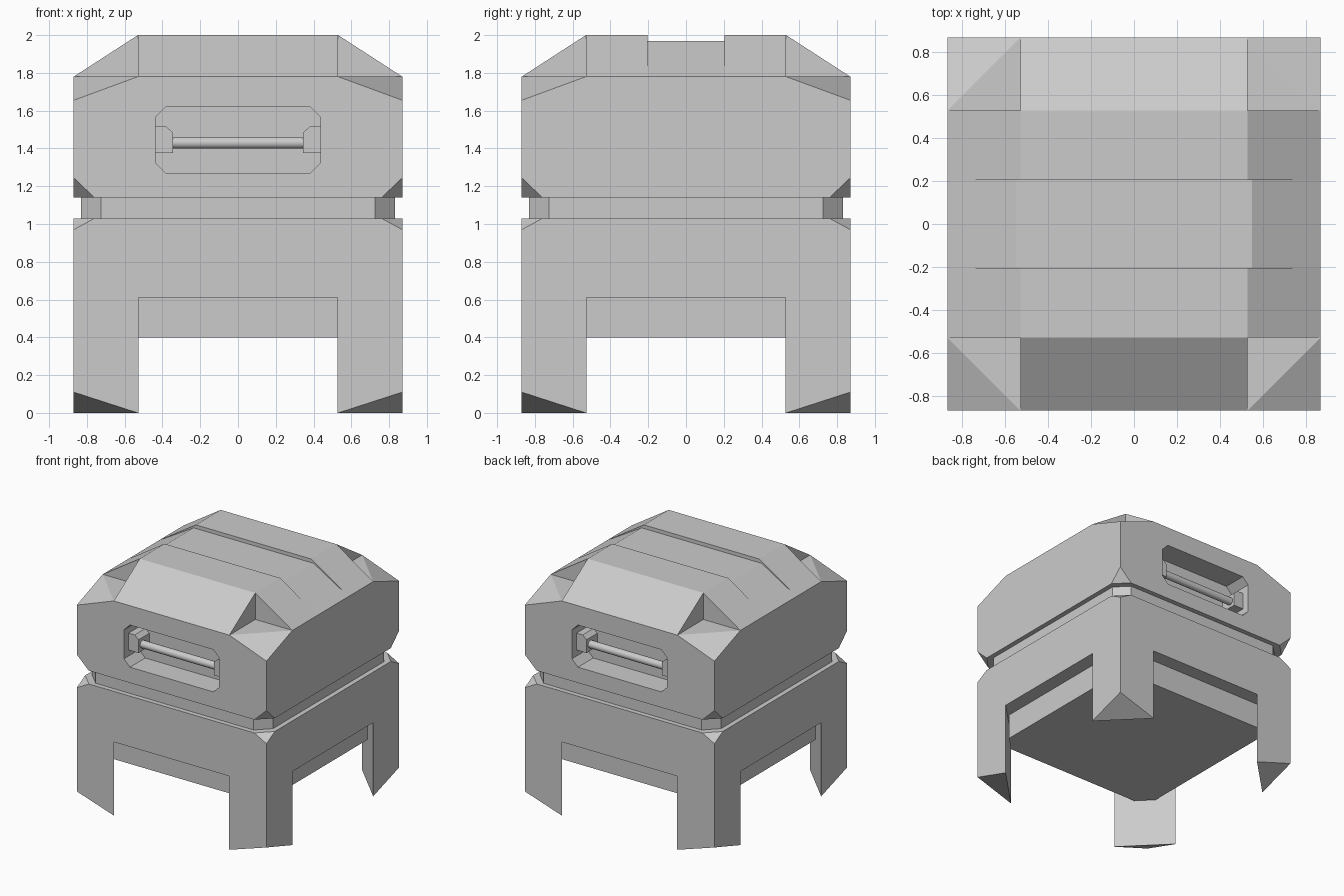
import bpy, bmesh, math

if "Cube" in bpy.data.objects:
    bpy.data.objects.remove(bpy.data.objects["Cube"])

R = 0.87      # half width of the case
T = 0.53      # half width of the flat top and of the leg openings


def hull(name, points):
    """Convex solid through the points, with flat faces merged."""
    bm = bmesh.new()
    for p in points:
        bm.verts.new(p)
    bmesh.ops.convex_hull(bm, input=bm.verts[:])
    bmesh.ops.dissolve_limit(bm, angle_limit=0.01, verts=bm.verts[:], edges=bm.edges[:])
    bmesh.ops.recalc_face_normals(bm, faces=bm.faces[:])
    me = bpy.data.meshes.new(name)
    bm.to_mesh(me)
    bm.free()
    ob = bpy.data.objects.new(name, me)
    bpy.context.collection.objects.link(ob)
    return ob


def octagon(r, c, z):
    """Square of half width r whose sides end at c."""
    return [(sx * a, sy * b, z) for sx in (-1, 1) for sy in (-1, 1)
            for a, b in ((r, c), (c, r))]


def corners(z):
    return [(sx * R, sy * R, z) for sx in (-1, 1) for sy in (-1, 1)]


def extrude_y(profile, y0, y1):
    return [(x, y, z) for x, z in profile for y in (y0, y1)]


def cut(ob, cutter):
    cutter.hide_render = True
    mod = ob.modifiers.new("cut", 'BOOLEAN')
    mod.operation = 'DIFFERENCE'
    mod.solver = 'EXACT'
    mod.object = cutter
    bpy.context.view_layer.objects.active = ob
    bpy.ops.object.modifier_apply(modifier=mod.name)
    bpy.data.objects.remove(cutter)


# Lower case with four triangular legs
lower = hull("lower_case_with_legs", octagon(R, T, 0) + corners(0.11)
             + corners(0.97) + octagon(R, 0.76, 1.03))
cut(lower, hull("leg_opening_cutter", octagon(1.0, 0.398, -0.5) + octagon(1.0, 0.398, 0.61)))

# Recessed belly between the legs, and the neck in the seam
hull("belly", octagon(0.75, 0.63, 0.40) + octagon(0.75, 0.63, 0.65))
hull("seam_neck", octagon(0.83, 0.725, 1.0) + octagon(0.83, 0.725, 1.17))

# Upper case
upper = hull("upper_case", octagon(R, 0.76, 1.14) + corners(1.245)
             + corners(1.655) + octagon(R, T, 1.78))

# Handle recesses, mounts and bars, front and back
slot = [(sx * x, 1.445 + sz * z) for sx in (-1, 1) for sz in (-1, 1)
        for x, z in ((0.437, 0.12), (0.382, 0.175))]
for side, s in (("front", -1), ("back", 1)):
    cut(upper, hull("slot_cutter", extrude_y(slot, s * 0.67, s * 1.0)))
    for end, e in (("left", -1), ("right", 1)):
        mount = [(e * x, z) for x, z in ((0.45, 1.375), (0.345, 1.375), (0.345, 1.485),
                                         (0.38, 1.515), (0.45, 1.515))]
        hull(f"{side}_handle_mount_{end}", extrude_y(mount, s * 0.66, s * 0.81))
    bpy.ops.mesh.primitive_cylinder_add(vertices=24, radius=0.031, depth=0.74,
                                        location=(0, s * 0.76, 1.43),
                                        rotation=(0, math.pi / 2, 0))
    bar = bpy.context.object
    bar.name = f"{side}_handle_bar"
    bpy.ops.object.shade_smooth_by_angle()

# Roof: sloped sections either side of a shallow channel
G = 0.205
ridge = [(-R, 1.78), (-T, 2.0), (T, 2.0), (R, 1.78)]
channel = [(-R, 1.78), (-0.55, 1.97), (0.55, 1.97), (R, 1.78)]
hull("roof_channel", extrude_y(channel, -G, G))
for side, s in (("front", -1), ("back", 1)):
    hull(f"roof_{side}", extrude_y(ridge, s * G, s * T))
    hull(f"roof_slope_{side}", [(x, s * y, z) for x in (-T, T)
                                for y, z in ((T, 1.78), (T, 2.0), (R, 1.78))])
